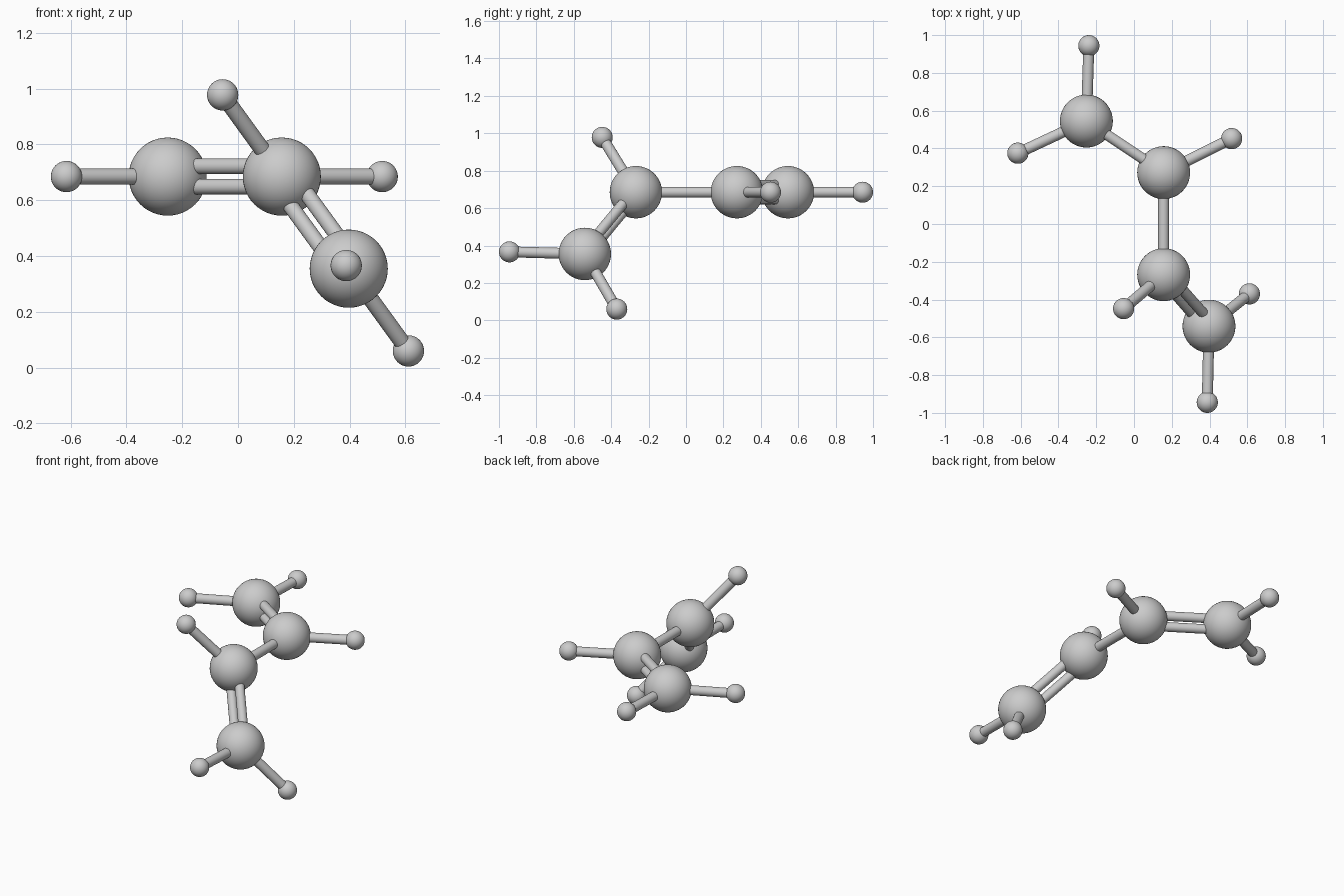
import bpy
from mathutils import Vector

if "Cube" in bpy.data.objects:
    bpy.data.objects.remove(bpy.data.objects["Cube"])

BIG_R, SMALL_R, ROD_R, GAP = 0.14, 0.056, 0.029, 0.0365

# large atoms along the chain
big = [Vector(p) for p in (
    (-0.252, 0.545, 0.685), (0.157, 0.272, 0.685),
    (0.157, -0.268, 0.685), (0.397, -0.541, 0.355))]

# small atoms: (parent index, position)
small = [(0, (-0.239, 0.944, 0.685)), (0, (-0.615, 0.375, 0.685)),
         (1, (0.517, 0.452, 0.685)), (2, (-0.055, -0.448, 0.978)),
         (3, (0.388, -0.944, 0.366)), (3, (0.611, -0.370, 0.060))]


def ball(name, pos, radius):
    bpy.ops.mesh.primitive_uv_sphere_add(segments=48, ring_count=24, radius=radius, location=pos)
    bpy.context.object.name = name
    bpy.ops.object.shade_smooth()


def rod(name, a, b, radius=ROD_R):
    d = b - a
    bpy.ops.mesh.primitive_cylinder_add(vertices=32, radius=radius, depth=d.length,
                                        location=(a + b) / 2)
    ob = bpy.context.object
    ob.name = name
    ob.rotation_mode = 'QUATERNION'
    ob.rotation_quaternion = d.to_track_quat('Z', 'Y')
    bpy.ops.object.shade_smooth_by_angle()


# atoms
for i, p in enumerate(big):
    ball(f"large_atom_{i + 1}", p, BIG_R)

# small atoms with their single bonds
for i, (parent, p) in enumerate(small):
    ball(f"small_atom_{i + 1}", p, SMALL_R)
    rod(f"small_bond_{i + 1}", big[parent], Vector(p))

# central single bond
rod("central_bond", big[1], big[2])

# double bonds, offset along the normal of each flat end group
for n, (a, b, c) in enumerate(((0, 1, 2), (3, 2, 1))):
    normal = (big[a] - big[b]).cross(big[c] - big[b]).normalized()
    for side in (-1, 1):
        off = normal * GAP * side
        rod(f"double_bond_{n + 1}_{'lower' if side < 0 else 'upper'}",
            big[a] + off, big[b] + off, 0.028)
